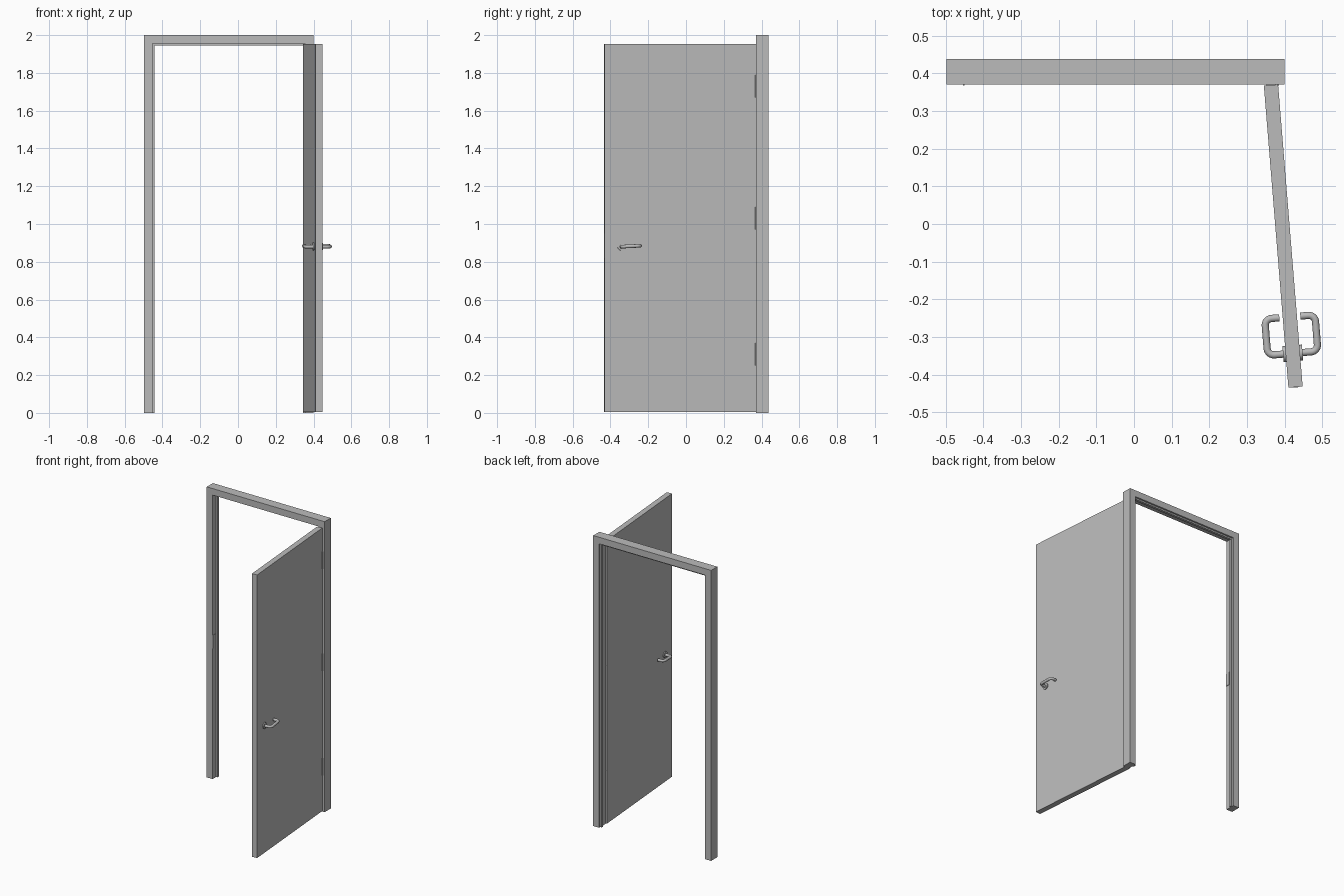
import bpy, bmesh, math
from mathutils import Matrix, Vector

cube = bpy.data.objects.get("Cube")
if cube:
    bpy.data.objects.remove(cube, do_unlink=True)

grey = bpy.data.materials.new("light_grey")
grey.use_nodes = True
grey.diffuse_color = (0.5, 0.5, 0.5, 1)
grey.node_tree.nodes["Principled BSDF"].inputs["Base Color"].default_value = (0.5, 0.5, 0.5, 1)

# Open door: local -y runs from the hinge edge to the free edge
DOOR = Matrix.Translation((0.364, 0.369, 0)) @ Matrix.Rotation(math.radians(4.65), 4, "Z")
THICK, WIDTH = 0.038, 0.805


def finish(name, bm, matrix=Matrix(), smooth=False):
    bmesh.ops.recalc_face_normals(bm, faces=bm.faces)
    mesh = bpy.data.meshes.new(name)
    bm.to_mesh(mesh)
    bm.free()
    mesh.transform(matrix)
    mesh.materials.append(grey)
    obj = bpy.data.objects.new(name, mesh)
    bpy.context.collection.objects.link(obj)
    if smooth:
        bpy.ops.object.select_all(action="DESELECT")
        obj.select_set(True)
        bpy.context.view_layer.objects.active = obj
        bpy.ops.object.shade_smooth_by_angle(angle=math.radians(40))
    return obj


def box(name, low, high, matrix=Matrix()):
    low, high = Vector(low), Vector(high)
    bm = bmesh.new()
    bmesh.ops.create_cube(bm, size=1)
    bmesh.ops.scale(bm, vec=high - low, verts=bm.verts)
    bmesh.ops.translate(bm, vec=(low + high) / 2, verts=bm.verts)
    return finish(name, bm, matrix)


def cylinder(name, centre, radius, depth, axis="Z", matrix=Matrix()):
    bm = bmesh.new()
    turn = Matrix.Rotation(math.pi / 2, 4, "Y") if axis == "X" else Matrix()
    bmesh.ops.create_cone(bm, cap_ends=True, segments=32, radius1=radius, radius2=radius,
                          depth=depth, matrix=Matrix.Translation(centre) @ turn)
    return finish(name, bm, matrix, True)


def tube(name, corners, radius, bend, matrix):
    """Round bar through the corners, with rounded bends."""
    pts = [Vector(c) for c in corners]
    path = [pts[0]]
    for a, b, c in zip(pts, pts[1:], pts[2:]):
        p, q = b + (a - b).normalized() * bend, b + (c - b).normalized() * bend
        centre = p + q - b
        for i in range(9):
            t = i / 8 * math.pi / 2
            path.append(centre + (p - centre) * math.cos(t) + (q - centre) * math.sin(t))
    path.append(pts[-1])
    bm = bmesh.new()
    rings = []
    for i, p in enumerate(path):
        along = (path[min(i + 1, len(path) - 1)] - path[max(i - 1, 0)]).normalized()
        side = along.cross(Vector((0, 0, 1))).normalized()
        up = side.cross(along)
        rings.append([bm.verts.new(p + radius * (side * math.cos(k * math.tau / 16)
                                                + up * math.sin(k * math.tau / 16)))
                      for k in range(16)])
    for r, s in zip(rings, rings[1:]):
        for k in range(16):
            bm.faces.new((r[k - 1], r[k], s[k], s[k - 1]))
    bm.faces.new(rings[0])
    bm.faces.new(rings[-1])
    return finish(name, bm, matrix, True)


# Frame: stepped profile (inward offset, depth) mitred round the opening
profile = [(0, 0.371), (0.045, 0.371), (0.045, 0.409), (0.055, 0.409),
           (0.055, 0.426), (0.045, 0.426), (0.045, 0.438), (0, 0.438)]
LEFT, RIGHT, TOP = -0.498, 0.4, 2.0
bm = bmesh.new()
sections = []
for x, z, dx, dz in ((LEFT, 0, 1, 0), (LEFT, TOP, 1, -1), (RIGHT, TOP, -1, -1), (RIGHT, 0, -1, 0)):
    sections.append([bm.verts.new((x + dx * o, y, z + dz * o)) for o, y in profile])
for a, b in zip(sections, sections[1:]):
    for k in range(len(profile)):
        bm.faces.new((a[k - 1], a[k], b[k], b[k - 1]))
bm.faces.new(sections[0])
bm.faces.new(sections[-1])
finish("door_frame", bm)

# Strike plate on the latch jamb
box("strike_plate", (-0.455, 0.368, 0.9), (-0.45, 0.4, 0.99))

# Door leaf
box("door_leaf", (-THICK / 2, -WIDTH, 0.004), (THICK / 2, 0, 1.953), DOOR)

# Hinges
for i, z in enumerate((0.31, 1.03, 1.73)):
    cylinder(f"hinge_knuckle_{i + 1}", (0.381, 0.371, z), 0.005, 0.12)
    box(f"hinge_leaf_{i + 1}", (-0.012, -0.002, z - 0.06), (0.017, 0.002, z + 0.06), DOOR)

# Latch face on the free edge
box("latch_plate", (-0.01, -WIDTH - 0.001, 0.82), (0.01, -WIDTH + 0.002, 0.95), DOOR)

# Lever handle and rose on each side
for side, s in (("right", -1), ("left", 1)):
    cylinder(f"handle_rose_{side}", (s * (THICK / 2 + 0.003), -0.715, 0.881), 0.021, 0.008, "X", DOOR)
    tube(f"handle_lever_{side}",
         [(s * THICK / 2, -0.715, 0.88), (s * 0.067, -0.715, 0.88),
          (s * 0.067, -0.618, 0.885), (s * 0.028, -0.618, 0.885)], 0.0095, 0.018, DOOR)
